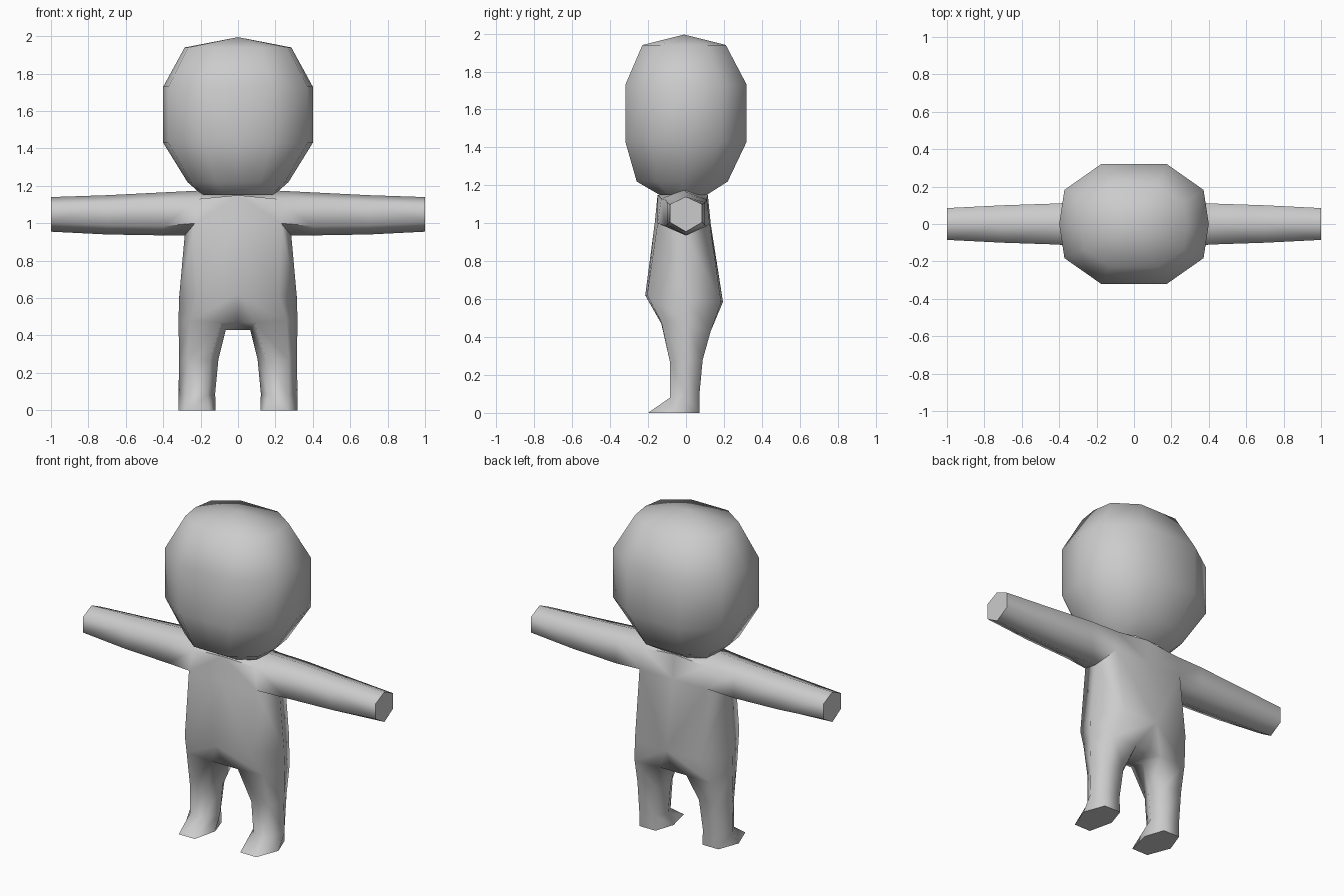
import bpy, bmesh, math

cube = bpy.data.objects.get("Cube")
if cube:
    bpy.data.objects.remove(cube, do_unlink=True)

# One plain grey for the whole figure
grey = bpy.data.materials.new("plain grey")
grey.use_nodes = True
grey.diffuse_color = (0.6, 0.6, 0.6, 1)
grey.node_tree.nodes["Principled BSDF"].inputs["Base Color"].default_value = (0.6, 0.6, 0.6, 1)


def ring(bm, points):
    return [bm.verts.new(p) for p in points]


def bridge(bm, a, b, closed=True):
    n = len(a)
    for i in range(n if closed else n - 1):
        j = (i + 1) % n
        bm.faces.new((a[i], a[j], b[j], b[i]))


def loft(bm, rings, closed=True):
    for a, b in zip(rings, rings[1:]):
        bridge(bm, a, b, closed)


def finish(bm, name):
    """Turn the +x half into a mirrored, smooth-shaded object."""
    bmesh.ops.recalc_face_normals(bm, faces=bm.faces)
    mesh = bpy.data.meshes.new(name)
    bm.to_mesh(mesh)
    bm.free()
    mesh.materials.append(grey)
    ob = bpy.data.objects.new(name, mesh)
    bpy.context.collection.objects.link(ob)
    mod = ob.modifiers.new("Mirror", 'MIRROR')
    mod.use_clip = True
    mod.merge_threshold = 0.001
    bpy.ops.object.select_all(action='DESELECT')
    bpy.context.view_layer.objects.active = ob
    ob.select_set(True)
    bpy.ops.object.modifier_apply(modifier="Mirror")
    bpy.ops.object.shade_smooth_by_angle(angle=math.radians(70))
    return ob


# Head: half outline scaled per level (z, half width, front y, back y)
OUTLINE = [(0, -1), (.44, -1), (.93, -.57), (1, 0), (.93, .57), (.44, 1), (0, 1)]
LEVELS = [(1.15, .19, -.14, .11), (1.22, .27, -.26, .22), (1.43, .40, -.32, .32),
          (1.73, .40, -.32, .32), (1.94, .285, -.23, .21)]
bm = bmesh.new()
rings = []
for z, w, front, back in LEVELS:
    mid, half = (front + back) / 2, (back - front) / 2
    rings.append(ring(bm, [(u * w, mid + v * half, z) for u, v in OUTLINE]))
loft(bm, rings, closed=False)
crown = bm.verts.new((0, -.01, 1.995))
for a, b in zip(rings[-1], rings[-1][1:]):
    bm.faces.new((a, b, crown))
finish(bm, "head")

# Torso: half rings running front centre, front corner, side, back corner, back centre
bm = bmesh.new()
upper = ring(bm, [(0, -.15, 1.15), (.21, -.13, 1.13), (.20, -.01, 1.175), (.21, .11, 1.13), (0, .115, 1.15)])
chest = ring(bm, [(0, -.165, 1.0), (.23, -.15, 1.0), (.285, 0, .935), (.23, .125, 1.0), (0, .13, 1.0)])
hip = ring(bm, [(0, -.215, .62), (.22, -.205, .62), (.315, 0, .60), (.22, .185, .585), (0, .195, .585)])
for i in (0, 3):  # the two side faces stay open for the arm
    bm.faces.new((upper[i], upper[i + 1], chest[i + 1], chest[i]))
bridge(bm, chest, hip, closed=False)
bm.faces.new(upper)

# Arm: hexagonal rings from the shoulder opening to the hand
arm = [[upper[2], upper[1], chest[1], chest[2], chest[3], upper[3]]]
for x, w, top, bottom in ((.40, .11, 1.165, .935), (.70, .10, 1.15, .94), (1.0, .085, 1.14, .955)):
    up, low = top - .04, bottom + .05
    arm.append(ring(bm, [(x, 0, top), (x, -w, up), (x, -w, low),
                         (x, 0, bottom), (x, w, low), (x, w, up)]))
loft(bm, arm)
bm.faces.new(arm[-1])

# Leg: hexagonal rings running front inner, front outer, outer, back outer, back inner, inner
LEG = [
    [(.09, -.13, .47), (.26, -.13, .48), (.318, 0, .48), (.26, .13, .43), (.09, .125, .43), (.065, 0, .43)],
    [(.15, -.085, .27), (.27, -.085, .27), (.315, 0, .27), (.27, .088, .28), (.15, .088, .28), (.105, 0, .27)],
    [(.165, -.085, .08), (.27, -.085, .08), (.318, 0, .09), (.27, .07, .09), (.165, .07, .09), (.122, 0, .09)],
    [(.155, -.20, 0), (.265, -.20, 0), (.318, -.06, 0), (.27, .07, 0), (.16, .07, 0), (.12, -.05, 0)],
]
leg = [ring(bm, pts) for pts in LEG]
loft(bm, leg)
bm.faces.new(leg[-1])

# Pelvis and crotch join the torso to the leg
fi, fo, out, ko, ki, inner = leg[0]
front, crotch, back = ring(bm, [(0, -.13, .47), (0, 0, .43), (0, .125, .43)])
bridge(bm, hip[1:4], [fo, out, ko], closed=False)
for face in ((hip[0], hip[1], fo, fi), (hip[0], fi, front),
             (hip[4], hip[3], ko, ki), (hip[4], ki, back),
             (front, fi, inner, crotch), (crotch, inner, ki, back)):
    bm.faces.new(face)
finish(bm, "body")
